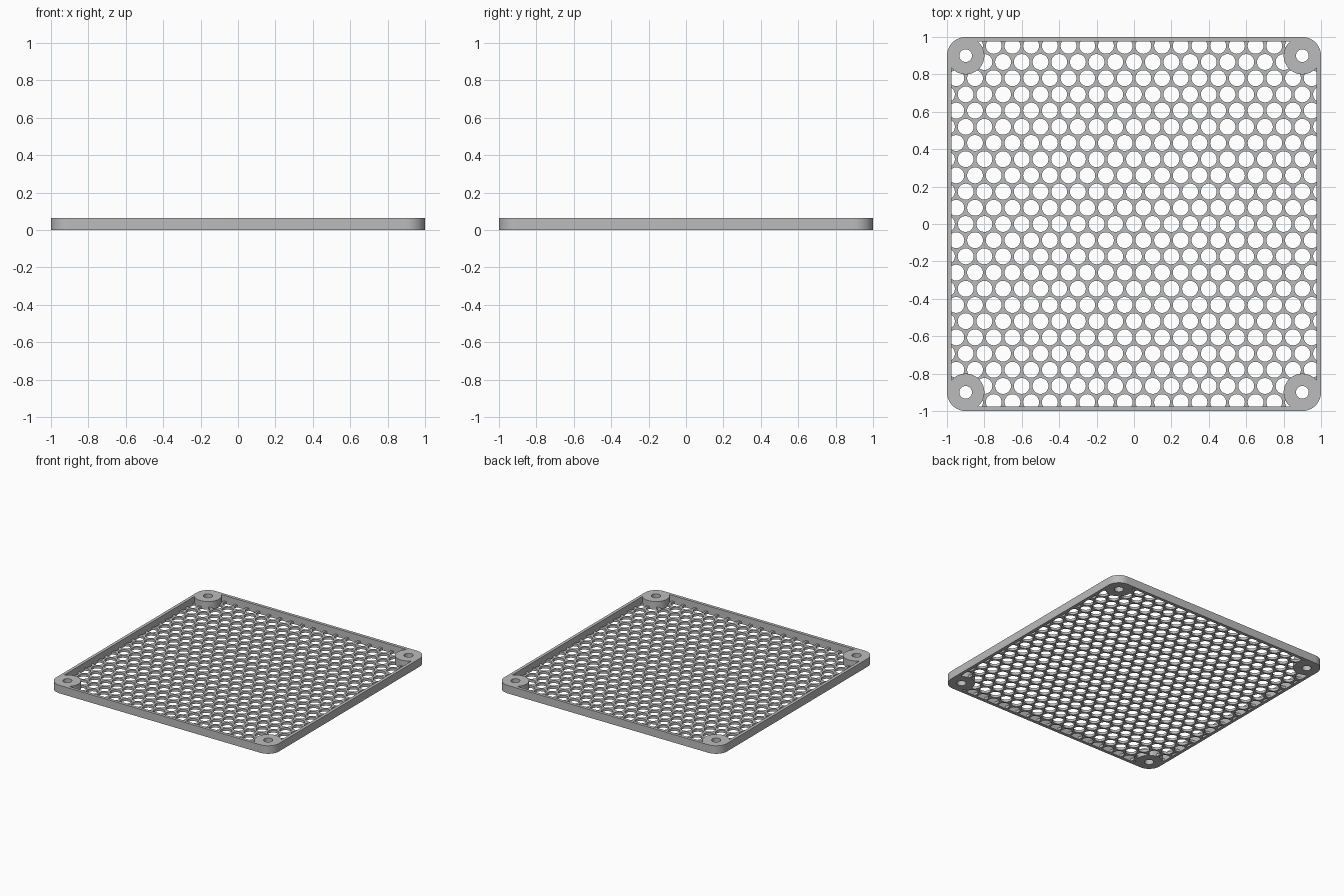
import bpy, bmesh, math
from mathutils import Matrix

HEIGHT, FLOOR = 0.065, 0.02
WALL, CORNER, BOSS = 0.025, 0.1, 0.9
PITCH, HOLE, SCREW = 0.1, 0.0425, 0.034

cube = bpy.data.objects.get("Cube")
if cube:
    bpy.data.objects.remove(cube, do_unlink=True)

grey = bpy.data.materials.new("light grey plastic")
grey.use_nodes = True
grey.diffuse_color = (0.5, 0.5, 0.5, 1)
grey.node_tree.nodes["Principled BSDF"].inputs["Base Color"].default_value = (0.5, 0.5, 0.5, 1)


def make_object(name, bm):
    bmesh.ops.recalc_face_normals(bm, faces=bm.faces)
    mesh = bpy.data.meshes.new(name)
    bm.to_mesh(mesh)
    bm.free()
    mesh.materials.append(grey)
    obj = bpy.data.objects.new(name, mesh)
    bpy.context.collection.objects.link(obj)
    return obj


def rounded_slab(name, half, radius, z0, z1, steps=12):
    """Square slab with rounded vertical corners."""
    bm = bmesh.new()
    ring = []
    for quarter in range(4):
        mid = math.pi / 4 + quarter * math.pi / 2
        cx = math.copysign(half - radius, math.cos(mid))
        cy = math.copysign(half - radius, math.sin(mid))
        for i in range(steps + 1 if radius else 1):
            a = (quarter + i / steps) * math.pi / 2
            ring.append(bm.verts.new((cx + radius * math.cos(a), cy + radius * math.sin(a), z0)))
    base = bm.faces.new(ring)
    top = bmesh.ops.extrude_face_region(bm, geom=[base])["geom"]
    bmesh.ops.translate(bm, vec=(0, 0, z1 - z0), verts=[v for v in top if isinstance(v, bmesh.types.BMVert)])
    return make_object(name, bm)


def cylinders(name, centres, radius, z0, z1, sides):
    """Many upright cylinders in one object."""
    bm = bmesh.new()
    for x, y in centres:
        bmesh.ops.create_cone(bm, cap_ends=True, segments=sides, radius1=radius, radius2=radius,
                              depth=z1 - z0, matrix=Matrix.Translation((x, y, (z0 + z1) / 2)))
    return make_object(name, bm)


def combine(target, other, operation):
    """Apply a boolean and discard the helper."""
    mod = target.modifiers.new(operation, "BOOLEAN")
    mod.operation, mod.object, mod.solver = operation, other, "EXACT"
    bpy.context.view_layer.objects.active = target
    bpy.ops.object.modifier_apply(modifier=mod.name)
    bpy.data.objects.remove(other, do_unlink=True)


corners = [(sx * BOSS, sy * BOSS) for sx in (-1, 1) for sy in (-1, 1)]

# Floor panel with staggered rows of round vents
vents = []
for row in range(-11, 12):
    for col in range(-10, 11):
        x, y = (col + 0.5 * (row % 2)) * PITCH, row * PITCH * math.sqrt(3) / 2
        if abs(x) < 1.01 and not all(abs(v) > 0.93 for v in (x, y)):
            vents.append((x, y))
grille = rounded_slab("vent_grille", 0.99, CORNER - 0.01, 0, FLOOR)
combine(grille, cylinders("vent_cutter", vents, HOLE, -0.1, 0.1, 24), "DIFFERENCE")

# Upright rim around the panel
rim = rounded_slab("rim", 1, CORNER, 0, HEIGHT)
combine(rim, rounded_slab("rim_cutter", 1 - WALL, 0, -0.1, 0.2), "DIFFERENCE")

# Corner screw bosses
combine(rim, cylinders("corner_bosses", corners, CORNER, 0, HEIGHT, 48), "UNION")

# One solid cover, drilled for screws
combine(grille, rim, "UNION")
combine(grille, cylinders("screw_cutter", corners, SCREW, -0.1, 0.2, 32), "DIFFERENCE")
grille.name = "vent_cover"

bpy.ops.object.select_all(action="DESELECT")
grille.select_set(True)
bpy.context.view_layer.objects.active = grille
bpy.ops.object.shade_smooth_by_angle(angle=math.radians(30))
